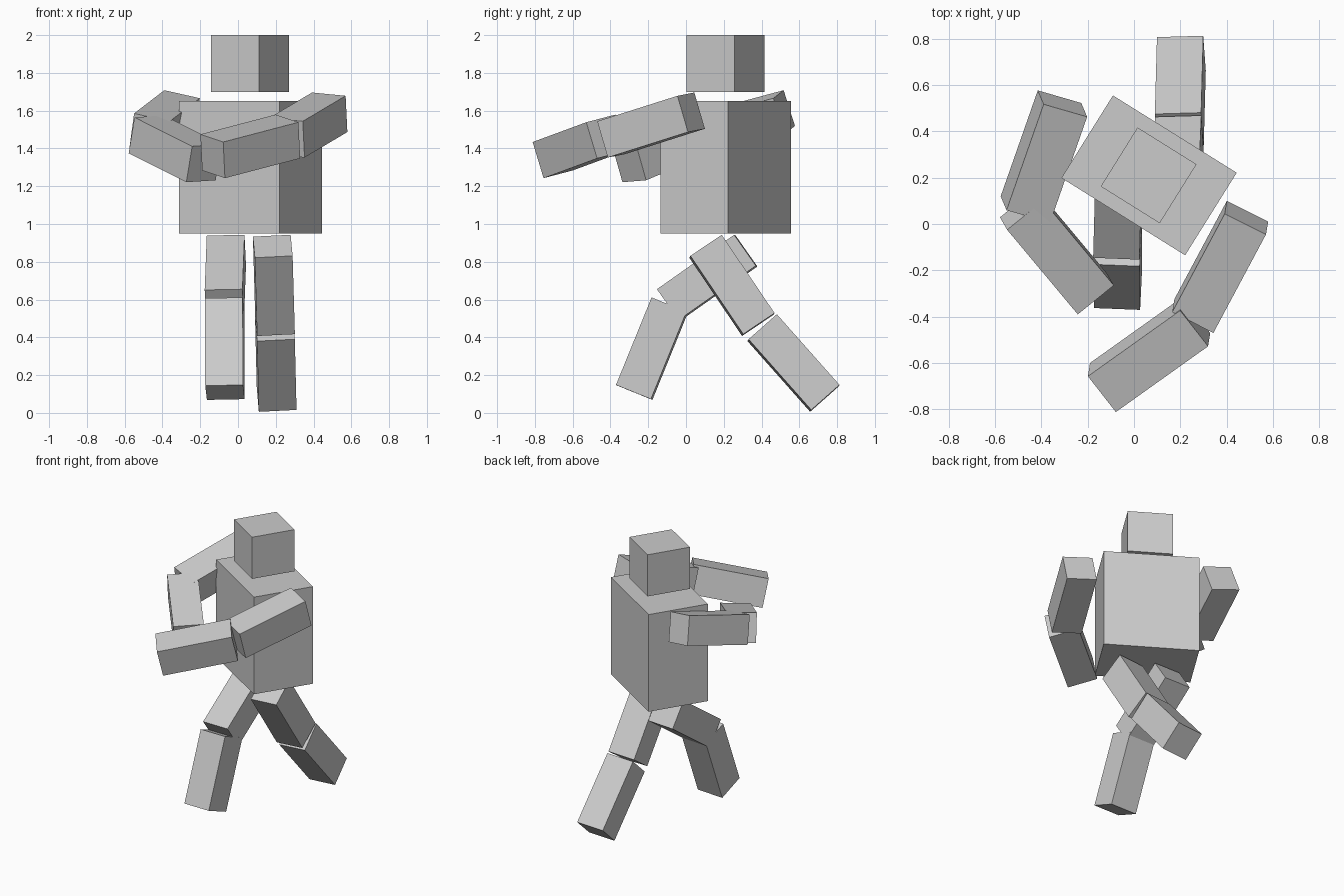
import bpy
from math import radians
from mathutils import Matrix, Vector

if "Cube" in bpy.data.objects:
    bpy.data.objects.remove(bpy.data.objects["Cube"])


def box(name, center, size, rot):
    """Cuboid of a given size, placed with a 3x3 rotation matrix."""
    bpy.ops.mesh.primitive_cube_add(size=1)
    ob = bpy.context.object
    ob.name = name
    ob.matrix_world = (Matrix.Translation(center) @ rot.to_4x4()
                       @ Matrix.Diagonal((*size, 1)))
    return ob


def limb(name, center, along, across):
    """Limb segment 0.2 x 0.2 x 0.5, with its length pointing 'along'."""
    z = -Vector(along).normalized()
    x = Vector(across)
    x = (x - z * x.dot(z)).normalized()
    y = z.cross(x)
    box(name, center, (0.2, 0.2, 0.5), Matrix((x, y, z)).transposed())


# Torso and head, twisted about the vertical axis
twist = Matrix.Rotation(radians(-32), 3, 'Z')
box("torso", (0.065, 0.21, 1.3), (0.63, 0.42, 0.7), twist)
box("head", (0.063, 0.21, 1.85), (0.3, 0.3, 0.3), twist)

# Left leg, trailing behind
left_hinge = (1, 0.03, 0.05)
limb("left_thigh", (0.19, 0.243, 0.675), (0.012, 0.28, -0.415), left_hinge)
limb("left_shin", (0.2, 0.569, 0.264), (0.009, 0.33, -0.372), left_hinge)

# Right leg, stepping forward
right_hinge = (1, -0.04, 0.02)
limb("right_thigh", (-0.067, 0.112, 0.715), (-0.011, -0.409, -0.288), right_hinge)
limb("right_shin", (-0.07, -0.18, 0.34), (0.002, -0.19, -0.467), right_hinge)

# Left arm, bent across the front
limb("left_upper_arm", (0.372, -0.185, 1.524), (-0.227, -0.425, -0.135),
     (0.186, -0.086, -0.016))
limb("left_forearm", (0.065, -0.564, 1.411), (-0.4, -0.285, -0.105),
     (0.12, -0.152, -0.04))

# Right arm, bent closer to the chest
limb("right_upper_arm", (-0.389, 0.291, 1.531), (-0.16, -0.457, -0.123),
     (0.19, -0.052, -0.042))
limb("right_forearm", (-0.333, -0.118, 1.398), (0.305, -0.365, -0.153),
     (0.156, 0.125, 0.01))
